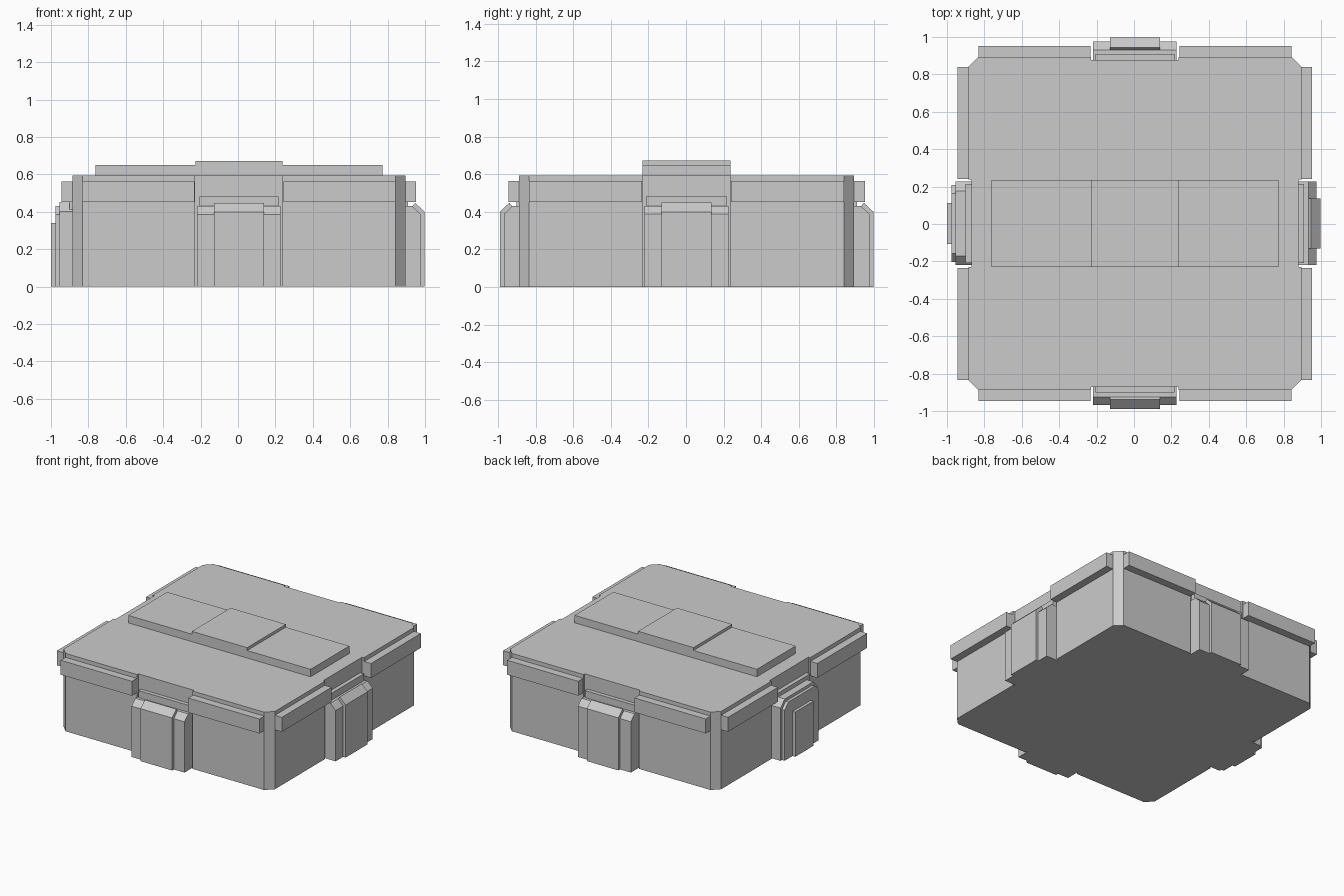
import bpy
import bmesh
import math
from mathutils import Matrix, Vector

cube = bpy.data.objects.get("Cube")
if cube:
    bpy.data.objects.remove(cube, do_unlink=True)

grey = bpy.data.materials.new("plain_grey")
grey.use_nodes = True
COLOUR = (0.6, 0.6, 0.6, 1)
grey.diffuse_color = COLOUR
grey.node_tree.nodes["Principled BSDF"].inputs["Base Color"].default_value = COLOUR

CENTRE = Matrix.Translation((0.005, 0.003, 0))


def prism(name, points, offset, turn=0):
    """Extrude a 3D outline along offset, then turn it about the centre."""
    bm = bmesh.new()
    face = bm.faces.new([bm.verts.new(p) for p in points])
    top = bmesh.ops.extrude_face_region(bm, geom=[face])
    moved = [v for v in top["geom"] if isinstance(v, bmesh.types.BMVert)]
    bmesh.ops.translate(bm, verts=moved, vec=Vector(offset))
    bmesh.ops.recalc_face_normals(bm, faces=bm.faces)
    bm.transform(CENTRE @ Matrix.Rotation(turn, 4, "Z"))
    mesh = bpy.data.meshes.new(name)
    bm.to_mesh(mesh)
    bm.free()
    mesh.materials.append(grey)
    obj = bpy.data.objects.new(name, mesh)
    bpy.context.collection.objects.link(obj)
    return obj


def box(name, x0, x1, y0, y1, z0, z1, turn=0):
    outline = [(x0, y0, z0), (x1, y0, z0), (x1, y1, z0), (x0, y1, z0)]
    return prism(name, outline, (0, 0, z1 - z0), turn)


def side_profile(name, profile, x0, x1, turn):
    """Profile of (distance outward, height), swept along the wall."""
    return prism(name, [(x0, -d, z) for d, z in profile], (x1 - x0, 0, 0), turn)


def arch(name, half, top, cut, out, turn):
    """Upright panel with clipped upper corners."""
    shape = [(-half, 0), (half, 0), (half, top - cut), (half - cut, top),
             (cut - half, top), (-half, top - cut)]
    return prism(name, [(x, -out, z) for x, z in shape], (0, out - 0.86, 0), turn)


# Body: clipped corners and a shallow full-height notch in each wall
WALL, CORNER, NOTCH, DEPTH = 0.89, 0.837, 0.234, 0.875
quarter = [(-CORNER, -WALL), (-NOTCH, -WALL), (-NOTCH, -DEPTH),
           (NOTCH, -DEPTH), (NOTCH, -WALL), (CORNER, -WALL)]
outline = []
for i in range(4):
    spin = Matrix.Rotation(i * math.pi / 2, 3, "Z")
    outline += [spin @ Vector((x, y, 0)) for x, y in quarter]
prism("body", outline, (0, 0, 0.593))

# Stepped plates on the lid
box("lid_plate", -0.768, 0.768, -0.233, 0.233, 0.58, 0.65)
box("lid_centre_plate", -0.233, 0.233, -0.233, 0.233, 0.58, 0.672)

# Edge rails, two on every wall
SIDES = {"front": 0, "left": 1, "back": 2, "right": 3}
for side, i in SIDES.items():
    turn = i * math.pi / 2
    for label, x0, x1 in (("a", -CORNER, -0.237), ("b", 0.237, CORNER)):
        box(f"{side}_rail_{label}", x0, x1, -0.948, -0.87, 0.453, 0.563, turn)
    box(f"{side}_ledge", -0.212, 0.212, -0.905, -0.86, 0, 0.483, turn)

# Buttresses with sloped tops on three walls
wing = [(0.86, 0), (0.972, 0), (0.972, 0.387), (0.928, 0.43), (0.86, 0.43)]
middle = [(0.86, 0), (0.993, 0), (0.993, 0.4), (0.942, 0.448),
          (0.928, 0.43), (0.86, 0.43)]
for side in ("front", "left", "back"):
    turn = SIDES[side] * math.pi / 2
    side_profile(f"{side}_buttress_wing_a", wing, -0.223, -0.133, turn)
    side_profile(f"{side}_buttress_wing_b", wing, 0.133, 0.223, turn)
    side_profile(f"{side}_buttress_middle", middle, -0.133, 0.133, turn)

# Doorway on the remaining wall
turn = SIDES["right"] * math.pi / 2
arch("door_surround", 0.223, 0.452, 0.05, 0.96, turn)
arch("door_frame", 0.205, 0.43, 0.045, 0.982, turn)
box("door", -0.11, 0.11, -1.005, -0.9, 0, 0.34, turn)
